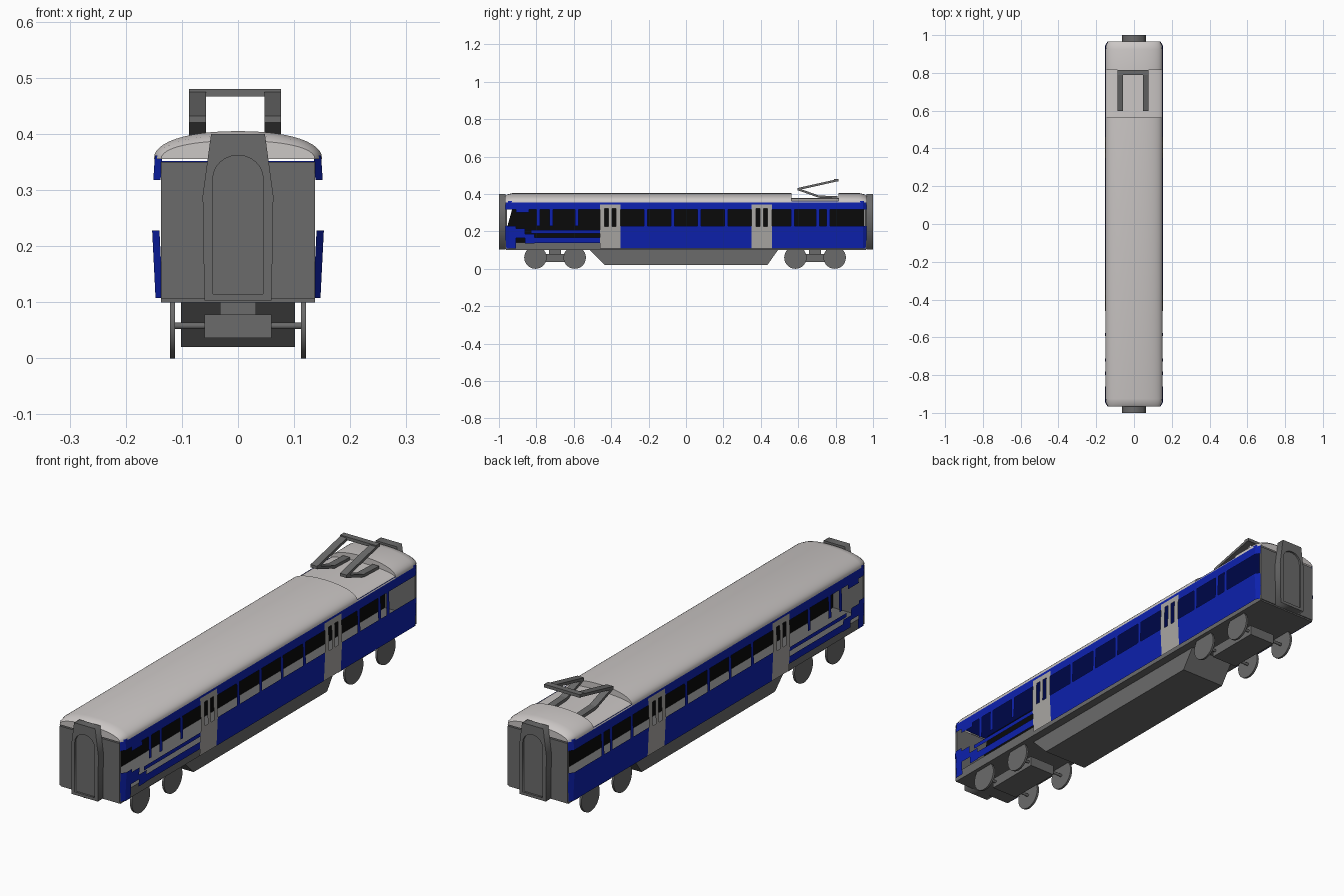
import bpy, bmesh, math
from mathutils import Matrix

if "Cube" in bpy.data.objects:
    bpy.data.objects.remove(bpy.data.objects["Cube"])


def material(name, rgb):
    m = bpy.data.materials.new(name)
    m.diffuse_color = (*rgb, 1)
    m.use_nodes = True
    m.node_tree.nodes["Principled BSDF"].inputs["Base Color"].default_value = m.diffuse_color
    return m


BLUE = material("livery_blue", (0.004, 0.015, 0.42))
GREY = material("dark_grey", (0.145, 0.145, 0.145))
ROOF = material("roof_light_grey", (0.60, 0.57, 0.56))
DOOR = material("door_grey", (0.40, 0.385, 0.37))
BLACK = material("window_black", (0.003, 0.003, 0.003))


def mesh_obj(name, verts, faces, mat, fix=False):
    me = bpy.data.meshes.new(name)
    me.from_pydata(verts, [], faces)
    me.materials.append(mat)
    if fix:
        bm = bmesh.new()
        bm.from_mesh(me)
        bmesh.ops.recalc_face_normals(bm, faces=bm.faces)
        bm.to_mesh(me)
        bm.free()
    ob = bpy.data.objects.new(name, me)
    bpy.context.collection.objects.link(ob)
    return ob


def prism_x(name, yz, half, mat):
    # side profile (y, z) extruded across the width
    n = len(yz)
    v = [(s * half, y, z) for s in (-1, 1) for y, z in yz]
    f = [tuple(range(n)), tuple(range(n, 2 * n))]
    f += [(i, (i + 1) % n, n + (i + 1) % n, n + i) for i in range(n)]
    return mesh_obj(name, v, f, mat, True)


def box(name, x0, x1, y0, y1, z0, z1, mat):
    ob = prism_x(name, [(y0, z0), (y1, z0), (y1, z1), (y0, z1)], (x1 - x0) / 2, mat)
    ob.location.x = (x0 + x1) / 2
    return ob


def cylinder(name, x, y, z, r, depth, seg, mat):
    me = bpy.data.meshes.new(name)
    bm = bmesh.new()
    bmesh.ops.create_cone(bm, cap_ends=True, segments=seg, radius1=r, radius2=r,
                          depth=depth, matrix=Matrix.Rotation(math.pi / 2, 4, 'Y'))
    bm.to_mesh(me)
    bm.free()
    me.materials.append(mat)
    ob = bpy.data.objects.new(name, me)
    ob.location = (x, y, z)
    bpy.context.collection.objects.link(ob)
    smooth(ob)


def smooth(ob):
    bpy.ops.object.select_all(action='DESELECT')
    ob.select_set(True)
    bpy.context.view_layer.objects.active = ob
    bpy.ops.object.shade_smooth_by_angle(angle=math.radians(35))


# Side skins: thin sheets following the body profile, tucked in at the ends
PROFILE = [(0.108, 0.147), (0.228, 0.153), (0.318, 0.151), (0.362, 0.148)]


def side_x(y, z):
    x = PROFILE[-1][1]
    for (za, xa), (zb, xb) in zip(PROFILE, PROFILE[1:]):
        if za <= z <= zb:
            x = xa + (xb - xa) * (z - za) / (zb - za)
            break
    return x - 0.013 * max(0, (abs(y) - 0.945) / 0.02)


def cuts(a, b, stops):
    return [a] + [s for s in stops if a < s < b] + [b]


def side_sheet(name, rects, mat, s):
    v, f = [], []
    for y0, y1, z0, z1 in rects:
        ys = cuts(y0, y1, (-0.945, 0.945))
        zs = cuts(z0, z1, [p[0] for p in PROFILE])
        for ya, yb in zip(ys, ys[1:]):
            for za, zb in zip(zs, zs[1:]):
                k = len(v)
                v += [(s * side_x(y, z), y, z) for y, z in
                      ((ya, za), (yb, za), (yb, zb), (ya, zb))]
                f.append((k, k + 1, k + 2, k + 3)[::s])
    return mesh_obj(name, v, f, mat)


E, D0, D1 = 0.965, 0.35, 0.46
panels = [(-D0, D0, 0.108, 0.228), (D1, E, 0.108, 0.228),          # lower panels
          (-E, -D1, 0.318, 0.362), (-D0, D0, 0.318, 0.362), (D1, E, 0.318, 0.362),
          (-D1, -D0, 0.345, 0.362), (D0, D1, 0.345, 0.362),        # over the doors
          (-E, -0.91, 0.108, 0.228), (-0.91, -0.86, 0.165, 0.215),  # broken front livery
          (-0.86, -0.81, 0.135, 0.185), (-0.83, -D1, 0.19, 0.207),
          (-0.81, -D1, 0.137, 0.168), (-0.91, -0.84, 0.30, 0.318)]
for y in (-0.79, -0.72, -0.585, -0.215, -0.07, 0.07, 0.215, 0.57, 0.705, 0.76):
    panels.append((y - 0.009, y + 0.009, 0.228, 0.318))            # window pillars
for s, side in ((1, "right"), (-1, "left")):
    side_sheet(side + "_side_panels", panels, BLUE, s)
    for a, end in ((-D1, "front"), (D0, "rear")):
        b = a + 0.11
        door = [(a, b, 0.108, 0.225), (a, b, 0.322, 0.345)]
        for p, q in ((0, 0.025), (0.045, 0.065), (0.085, 0.11)):
            door.append((a + p, a + q, 0.225, 0.322))
        side_sheet(f"{side}_{end}_door", door, DOOR, s)

# Interior: dark core, floor and ceiling seen through the openings
prism_x("dark_interior", [(-0.957, 0.141), (-0.957, 0.22), (-0.922, 0.345),
                          (0.955, 0.345), (0.955, 0.141)], 0.002, BLACK)
box("floor", -0.137, 0.137, -0.963, 0.963, 0.1, 0.14, GREY)
box("ceiling", -0.146, 0.146, -0.945, 0.945, 0.346, 0.352, BLUE)

# Roof: lofted arch with rounded ends and a lowered pantograph well
N = 24


def roof_section(y, w, crown):
    pts = []
    for i in range(N + 1):
        t = math.pi * i / N
        c, sn = math.cos(t), math.sin(t)
        pts.append((math.copysign(abs(c) ** 0.9, c) * w, y,
                    0.355 + (crown - 0.355) * max(sn, 0) ** 0.9))
    return pts


secs = [(-0.967, 0.137, 0.388), (-0.955, 0.144, 0.398), (-0.925, 0.15, 0.405),
        (0.565, 0.15, 0.405), (0.565, 0.15, 0.378), (0.815, 0.15, 0.378),
        (0.815, 0.15, 0.405), (0.925, 0.15, 0.405), (0.955, 0.144, 0.398),
        (0.967, 0.137, 0.388)]
v, f = [], []
for sec in secs:
    v += roof_section(*sec)
M = N + 1
for j in range(len(secs) - 1):
    f += [(j * M + i, j * M + i + 1, (j + 1) * M + i + 1, (j + 1) * M + i) for i in range(N)]
f += [tuple(range(M)), tuple(range((len(secs) - 1) * M, len(secs) * M))]
smooth(mesh_obj("roof", v, f, ROOF, True))

# End walls and gangways with a recessed arched door
outer = [(-0.06, 0.103), (0.06, 0.103), (0.063, 0.29), (0.048, 0.4), (-0.048, 0.4), (-0.063, 0.29)]
arch = [(0.045, 0.115), (0.045, 0.32)]
arch += [(0.045 * math.cos(math.pi * i / 12), 0.32 + 0.042 * math.sin(math.pi * i / 12))
         for i in range(1, 12)]
arch += [(-0.045, 0.32), (-0.045, 0.115)]


def flat_plate(name, loops, y, half):
    cu = bpy.data.curves.new(name, 'CURVE')
    cu.dimensions, cu.fill_mode, cu.extrude = '2D', 'BOTH', half
    for loop in loops:
        sp = cu.splines.new('POLY')
        sp.points.add(len(loop) - 1)
        for p, (x, z) in zip(sp.points, loop):
            p.co = (x, z, 0, 1)
        sp.use_cyclic_u = True
    tmp = bpy.data.objects.new(name + "_curve", cu)
    bpy.context.collection.objects.link(tmp)
    bpy.context.view_layer.update()
    dg = bpy.context.evaluated_depsgraph_get()
    me = bpy.data.meshes.new_from_object(tmp.evaluated_get(dg))
    bpy.data.objects.remove(tmp)
    me.materials.clear()
    me.materials.append(GREY)
    me.transform(Matrix.Translation((0, y, 0)) @ Matrix.Rotation(math.pi / 2, 4, 'X'))
    ob = bpy.data.objects.new(name, me)
    bpy.context.collection.objects.link(ob)


for s, end in ((-1, "front"), (1, "rear")):
    ys = sorted((s * 0.957, s * 0.967))
    box(end + "_end_wall", -0.137, 0.137, ys[0], ys[1], 0.106, 0.35, GREY)
    flat_plate(end + "_gangway_frame", [outer, arch], s * 0.983, 0.017)
    flat_plate(end + "_gangway_door", [arch], s * 0.979, 0.013)

# Underfloor equipment belly
prism_x("underfloor_belly", [(-0.52, 0.105), (-0.435, 0.02), (0.435, 0.02), (0.495, 0.105)],
        0.102, GREY)

# Bogies
for yc, end in ((-0.7, "front"), (0.69, "rear")):
    box(end + "_bogie_frame", -0.06, 0.06, yc - 0.12, yc + 0.12, 0.036, 0.078, GREY)
    box(end + "_bogie_pivot", -0.032, 0.032, yc - 0.032, yc + 0.032, 0.075, 0.102, GREY)
    for dy in (-0.105, 0.105):
        cylinder(end + "_axle", 0, yc + dy, 0.058, 0.006, 0.225, 12, GREY)
        for x in (-0.1165, 0.1165):
            cylinder(end + "_wheel", x, yc + dy, 0.06, 0.06, 0.009, 28, GREY)

# Pantograph: bent arms joined by a contact bar
path = [(0.81, 0.382), (0.71, 0.386), (0.597, 0.426), (0.812, 0.474)]
t = 0.006
for x, side in ((-0.072, "left"), (0.062, "right")):
    for k, ((ya, za), (yb, zb)) in enumerate(zip(path, path[1:])):
        arm = prism_x(f"pantograph_{side}_arm_{k + 1}",
                      [(ya, za - t), (yb, zb - t), (yb, zb + t), (ya, za + t)], 0.015, GREY)
        arm.location.x = x
box("pantograph_contact_bar", -0.087, 0.077, 0.79, 0.815, 0.467, 0.48, GREY)
